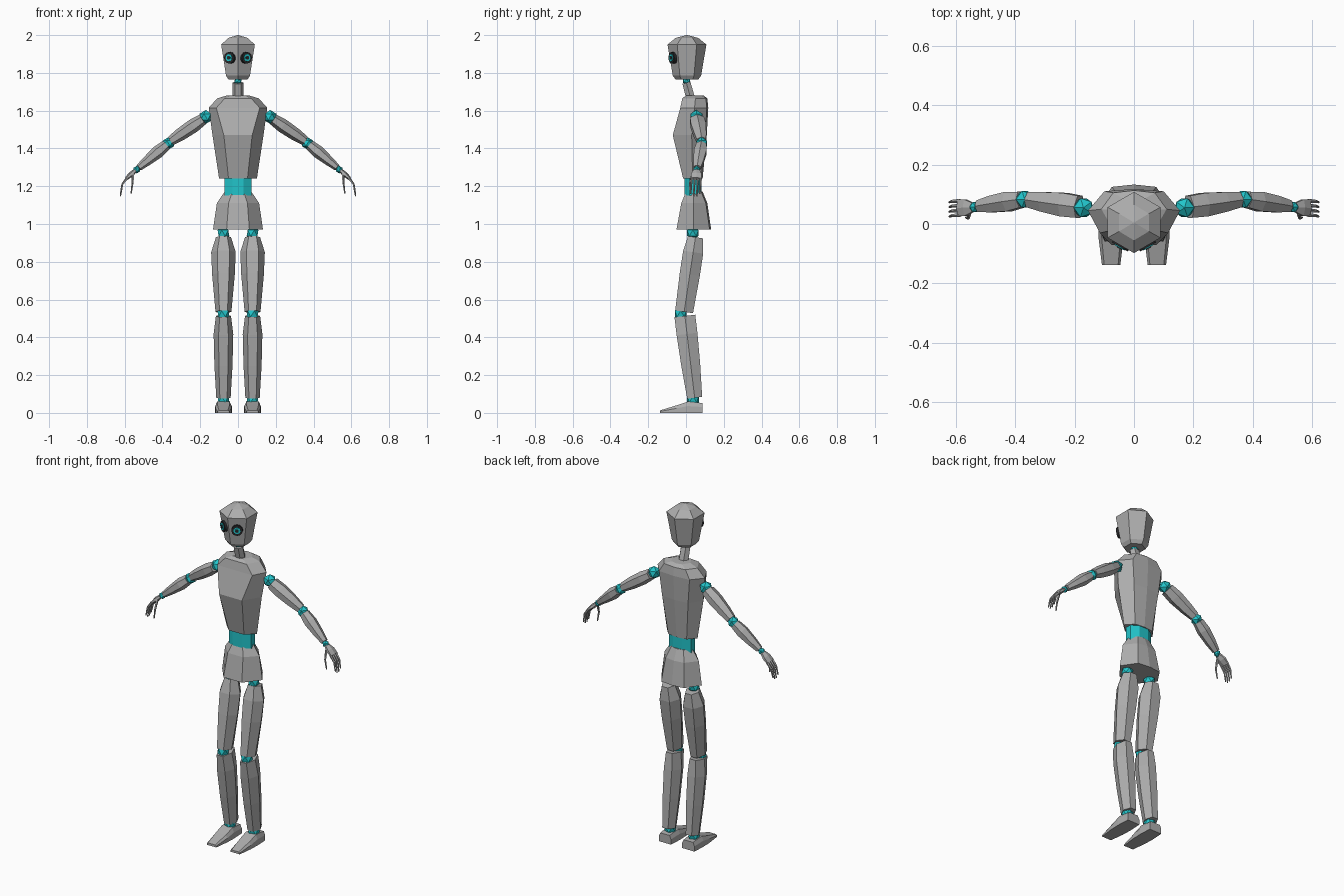
import bpy, bmesh, math
from mathutils import Vector

if "Cube" in bpy.data.objects:
    bpy.data.objects.remove(bpy.data.objects["Cube"])


def material(name, rgb):
    m = bpy.data.materials.new(name)
    m.diffuse_color = (*rgb, 1)
    m.use_nodes = True
    m.node_tree.nodes["Principled BSDF"].inputs["Base Color"].default_value = m.diffuse_color
    return m


GREY = material("grey shell", (0.42, 0.42, 0.42))
CYAN = material("cyan joint", (0.016, 0.56, 0.6))
BLACK = material("black eye", (0.02, 0.02, 0.022))


def finish(name, bm, mat, mirror=False):
    bmesh.ops.recalc_face_normals(bm, faces=bm.faces)
    me = bpy.data.meshes.new(name)
    bm.to_mesh(me)
    bm.free()
    me.materials.append(mat)
    ob = bpy.data.objects.new(name, me)
    bpy.context.collection.objects.link(ob)
    if mirror:
        ob.modifiers.new("mirror", 'MIRROR').use_clip = False
    return ob


def loft(name, rings, mat, mirror=False):
    """Skin a list of equal point rings and cap both ends."""
    bm = bmesh.new()
    vs = [[bm.verts.new(p) for p in r] for r in rings]
    n = len(vs[0])
    for a, b in zip(vs, vs[1:]):
        for i in range(n):
            j = (i + 1) % n
            bm.faces.new((a[i], a[j], b[j], b[i]))
    bm.faces.new(vs[0])
    bm.faces.new(vs[-1])
    return finish(name, bm, mat, mirror)


def limb(name, a, b, sections, mat=GREY, mirror=True, n=6, phase=0.0):
    """Faceted tube from a to b; sections are (t, half width, half depth along y)."""
    a, b = Vector(a), Vector(b)
    d = (b - a).normalized()
    v = Vector((0, 1, 0))
    v = (v - d * v.dot(d)).normalized()
    w = d.cross(v)
    angs = [phase + math.tau * i / n for i in range(n)]
    rings = [[a.lerp(b, t) + w * (rw * math.cos(q)) + v * (rv * math.sin(q)) for q in angs]
             for t, rw, rv in sections]
    return loft(name, rings, mat, mirror)


def body(name, levels, mat=GREY):
    """Rings: z, front y, front half width, side y, side half width, back y, back half width."""
    rings = [[(-fw, yf, z), (fw, yf, z), (sw, ys, z), (bw, yb, z), (0, yb + 0.008, z),
              (-bw, yb, z), (-sw, ys, z)] for z, yf, fw, ys, sw, yb, bw in levels]
    return loft(name, rings, mat)


def ball(name, pos, r, mirror=True):
    bm = bmesh.new()
    bmesh.ops.create_icosphere(bm, subdivisions=1, radius=r)
    bmesh.ops.translate(bm, verts=bm.verts, vec=pos)
    return finish(name, bm, CYAN, mirror)


# Torso, waist, pelvis
body("torso", [(1.24, -0.015, 0.05, 0.035, 0.10, 0.08, 0.06),
               (1.47, -0.07, 0.075, 0.03, 0.135, 0.102, 0.085),
               (1.615, -0.03, 0.115, 0.045, 0.155, 0.11, 0.10),
               (1.665, -0.02, 0.07, 0.05, 0.11, 0.105, 0.07),
               (1.68, 0.0, 0.035, 0.045, 0.06, 0.085, 0.035)])
limb("waist", (0, 0.037, 1.15), (0, 0.037, 1.25), [(0, 0.078, 0.048), (1, 0.078, 0.048)],
     CYAN, False, 8, math.pi / 8)
body("pelvis", [(1.172, 0.0, 0.03, 0.04, 0.07, 0.08, 0.04),
                (1.11, -0.025, 0.05, 0.04, 0.112, 0.105, 0.06),
                (0.972, -0.05, 0.06, 0.04, 0.132, 0.125, 0.075)])

# Neck and head (hexagonal, corner to the front)
limb("neck", (0, 0.026, 1.66), (0, 0.002, 1.748), [(0, 0.03, 0.027), (1, 0.03, 0.025)], mirror=False)
ball("neck_joint", (0, 0.003, 1.758), 0.022, False)
limb("head", (0, 0.005, 0), (0, 0.005, 1),
     [(1.765, 0.058, 0.06), (1.785, 0.073, 0.075), (1.95, 0.103, 0.103),
      (1.985, 0.058, 0.06), (2.0, 0.004, 0.004)], mirror=False, phase=math.pi / 6)

# Eyes: black barrels with a cyan ring and dark pupil, set on the angled front faces
look = Vector((0.5, -0.866, 0))
base = Vector((0, 0.005, 1.88))
for part, near, far, r, mat in (("eye_barrel", 0.06, 0.095, 0.031, BLACK),
                                ("eye_ring", 0.09, 0.098, 0.019, CYAN),
                                ("eye_pupil", 0.09, 0.101, 0.010, BLACK)):
    limb(part, base + look * near, base + look * far, [(0, r, r), (1, r, r)], mat, n=12)

# Legs
HIP = 0.077
ball("hip_joint", (HIP, 0.036, 0.952), 0.035)
limb("thigh", (HIP, 0.05, 0.93), (HIP, -0.01, 0.535),
     [(0, 0.04, 0.046), (0.2, 0.065, 0.062), (0.5, 0.06, 0.062), (1, 0.042, 0.055)])
ball("knee_joint", (HIP, -0.028, 0.525), 0.036)
limb("shin", (HIP, -0.006, 0.513), (HIP, 0.046, 0.08),
     [(0, 0.04, 0.064), (0.22, 0.052, 0.064), (0.6, 0.048, 0.058), (1, 0.038, 0.046)])
ball("ankle_joint", (HIP, 0.037, 0.072), 0.036)

# Feet: wedge tapering to the toe
loft("foot", [[(HIP - w, y, 0), (HIP - w, y, h * 0.6), (HIP - w * 0.75, y, h),
               (HIP + w * 0.75, y, h), (HIP + w, y, h * 0.6), (HIP + w, y, 0)]
              for y, w, h in ((0.088, 0.04, 0.052), (0.01, 0.044, 0.06),
                              (-0.05, 0.042, 0.04), (-0.138, 0.031, 0.013))], GREY, True)

# Arms
ball("shoulder_joint", (0.17, 0.055, 1.567), 0.037)
limb("upper_arm", (0.185, 0.058, 1.555), (0.355, 0.082, 1.44),
     [(0, 0.03, 0.043), (0.3, 0.037, 0.046), (0.7, 0.034, 0.038), (1, 0.026, 0.029)])
ball("elbow_joint", (0.368, 0.083, 1.427), 0.033)
limb("forearm", (0.38, 0.082, 1.418), (0.525, 0.06, 1.298),
     [(0, 0.028, 0.031), (0.3, 0.034, 0.038), (0.7, 0.026, 0.032), (1, 0.018, 0.022)])
ball("wrist_joint", (0.536, 0.057, 1.288), 0.02)

# Hands
limb("palm", (0.543, 0.056, 1.284), (0.592, 0.054, 1.24),
     [(0, 0.011, 0.018), (0.5, 0.014, 0.032), (1, 0.009, 0.032)])


def finger(name, pts):
    for i, (a, b) in enumerate(zip(pts, pts[1:])):
        r = 0.0075 - 0.002 * i
        limb(f"{name}_{i + 1}", a, b, [(0, r, r), (1, r - 0.002, r - 0.002)], n=5)


for k, y in enumerate((0.03, 0.046, 0.062, 0.078)):
    drop = 0.012 if k in (0, 3) else 0.0
    finger(f"finger_{k + 1}", [(0.586, y, 1.245), (0.612, y - 0.002, 1.21), (0.622, y - 0.005, 1.147 + drop)])
finger("thumb", [(0.555, 0.036, 1.265), (0.558, 0.02, 1.215), (0.566, 0.022, 1.16)])
